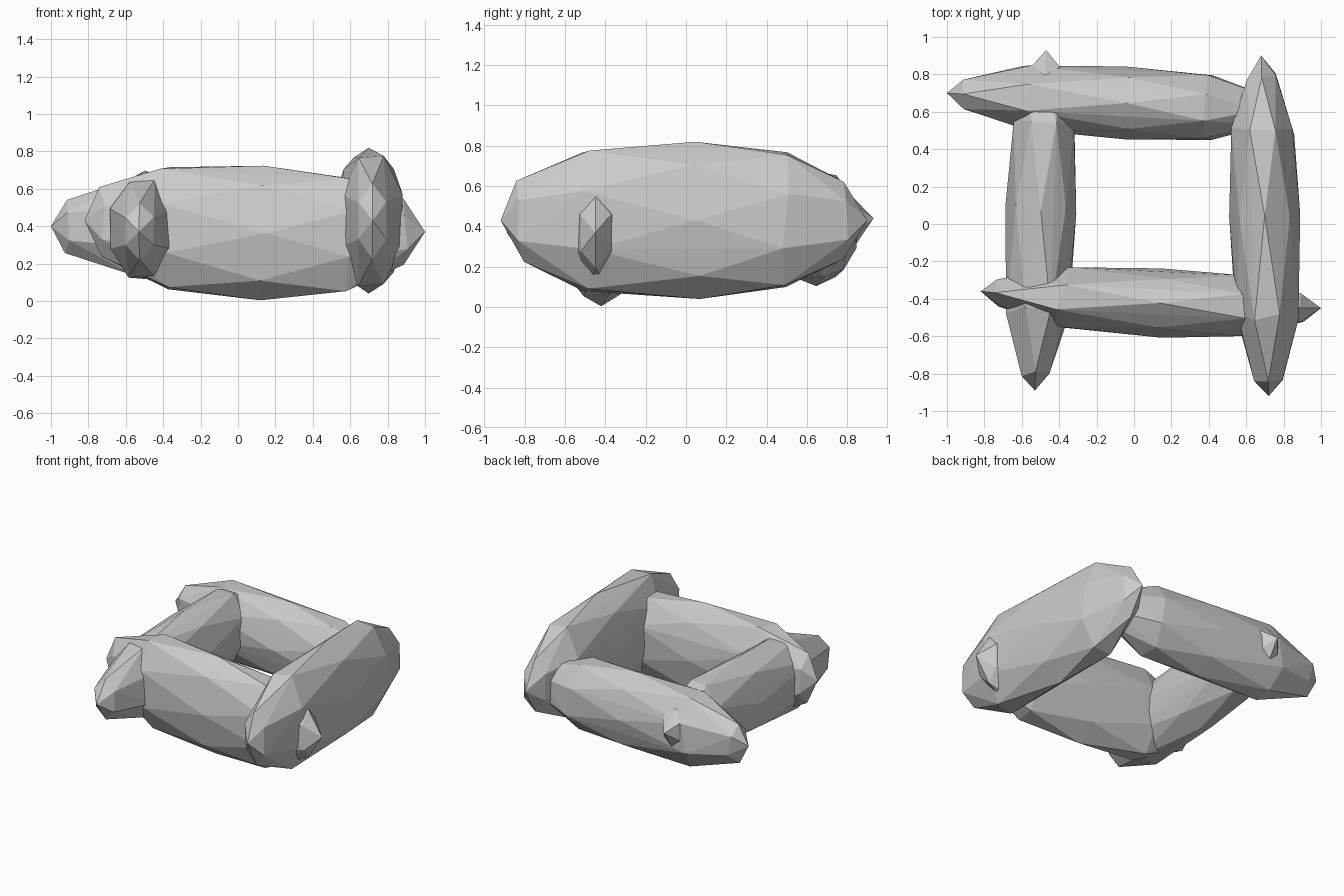
import bpy, bmesh, math, random
from mathutils import Vector

if "Cube" in bpy.data.objects:
    bpy.data.objects.remove(bpy.data.objects["Cube"])

random.seed(4)

# Lengthwise stations: position along half length, width factor, height factor
STATIONS = [(-0.89, 0.45, 0.50), (-0.53, 0.91, 0.93), (0.06, 1.0, 1.0),
            (0.56, 0.91, 0.89), (0.88, 0.45, 0.48)]
SIDES = 8


def log(name, start, end, half_width, half_height, bow=0.0, lift=0.0):
    """Faceted, tapered log between two tip points, wrapped as a convex hull."""
    a, b = Vector(start), Vector(end)
    mid, half = (a + b) / 2, (b - a) / 2
    up = Vector((0, 0, 1))
    side = half.cross(up).normalized()
    bm = bmesh.new()
    bm.verts.new(a)
    bm.verts.new(b)
    for i, (t, w, h) in enumerate(STATIONS):
        sides = 6 if i in (0, 4) else SIDES
        twist = 0.5 * (i % 2)
        for k in range(sides):
            ang = 2 * math.pi * (k + twist) / sides + math.pi / 2
            # the middle ring stays exact, the others are slightly irregular
            j = 1.0 if i == 2 else random.uniform(0.99, 1.06)
            tt = t + random.uniform(-0.03, 0.03)
            p = mid + half * tt
            p += side * (math.cos(ang) * w * half_width * j + bow * (1 - t * t))
            p += up * (math.sin(ang) * h * half_height * j + lift * (1 - t * t))
            bm.verts.new(p)
    bmesh.ops.convex_hull(bm, input=bm.verts[:])
    loose = [v for v in bm.verts if not v.link_faces]
    bmesh.ops.delete(bm, geom=loose, context='VERTS')
    bmesh.ops.recalc_face_normals(bm, faces=bm.faces[:])
    mesh = bpy.data.meshes.new(name)
    bm.to_mesh(mesh)
    bm.free()
    obj = bpy.data.objects.new(name, mesh)
    bpy.context.collection.objects.link(obj)
    return obj


# Four logs laid in a crossing square
log("right_log", (0.72, -0.92, 0.43), (0.68, 0.90, 0.43), 0.19, 0.39)
log("front_log", (-0.82, -0.36, 0.43), (1.0, -0.45, 0.37), 0.185, 0.36, 0.015, -0.035)
log("back_log", (-1.0, 0.70, 0.40), (0.80, 0.60, 0.38), 0.195, 0.285)
log("left_log", (-0.53, -0.89, 0.37), (-0.47, 0.93, 0.44), 0.19, 0.29)
